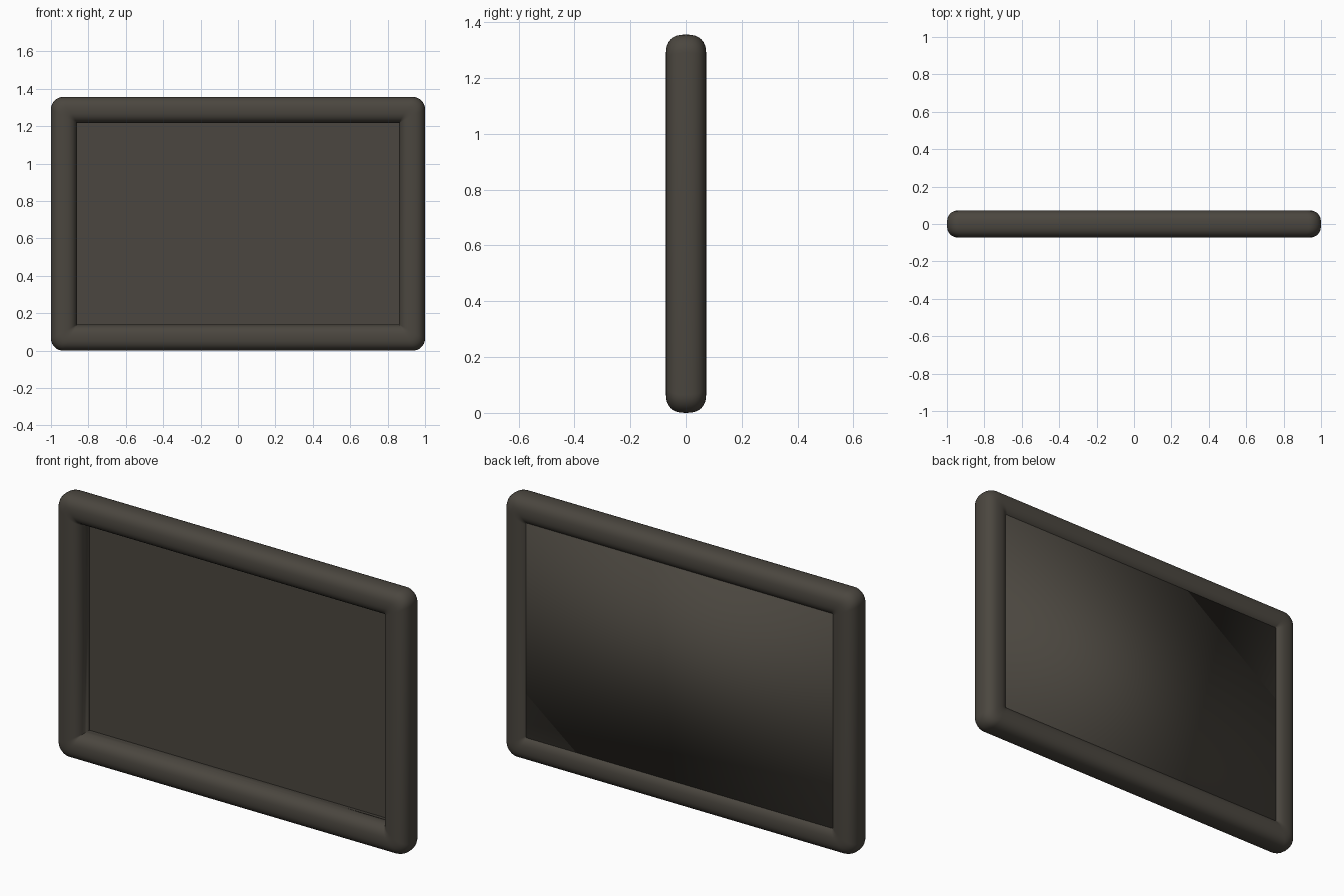
import bpy, bmesh, math

if "Cube" in bpy.data.objects:
    bpy.data.objects.remove(bpy.data.objects["Cube"])

W, H = 1.0, 1.356          # half width, full height
RU, RY = 0.07, 0.073       # frame bar half thickness: in plane, in depth
CORNER = 0.065             # outer corner radius
N_PROFILE, N_ARC = 32, 8

mat = bpy.data.materials.new("dark_warm_grey")
mat.diffuse_color = (0.07, 0.062, 0.05, 1)
mat.use_nodes = True
mat.node_tree.nodes["Principled BSDF"].inputs["Base Color"].default_value = mat.diffuse_color


def finish(bm, name):
    bmesh.ops.recalc_face_normals(bm, faces=bm.faces)
    me = bpy.data.meshes.new(name)
    bm.to_mesh(me)
    bm.free()
    me.materials.append(mat)
    ob = bpy.data.objects.new(name, me)
    bpy.context.collection.objects.link(ob)
    return ob


def soft(v):
    # softened square section (superellipse)
    return math.copysign(abs(v) ** 0.8, v)


# Frame: soft square section swept round a rectangle, mitred inside, rounded outside
bm = bmesh.new()
rings = []
for corner in range(4):
    sx = (1, -1, -1, 1)[corner]
    sz = (1, 1, -1, -1)[corner]
    for k in range(N_ARC + 1):
        a = math.pi / 2 * (corner + k / N_ARC)
        ring = []
        for j in range(N_PROFILE):
            t = 2 * math.pi * j / N_PROFILE
            u, y = RU * soft(math.cos(t)), RY * soft(math.sin(t))
            r = CORNER * (u + RU) / (2 * RU)
            x = sx * (W - RU + u - r) + r * math.cos(a)
            z = H / 2 + sz * (H / 2 - RU + u - r) + r * math.sin(a)
            ring.append(bm.verts.new((x, y, z)))
        rings.append(ring)
for i, ring in enumerate(rings):
    nxt = rings[(i + 1) % len(rings)]
    for j in range(N_PROFILE):
        k = (j + 1) % N_PROFILE
        bm.faces.new((ring[j], ring[k], nxt[k], nxt[j]))
bmesh.ops.remove_doubles(bm, verts=bm.verts, dist=0.0002)
frame = finish(bm, "frame")
bpy.context.view_layer.objects.active = frame
frame.select_set(True)
bpy.ops.object.shade_smooth_by_angle(angle=math.radians(50))

# Panel: thin board set towards the back, flat front, softly shaded back
bm = bmesh.new()
bmesh.ops.create_cube(bm, size=1)
for v in bm.verts:
    v.co.x *= 2 * (W - 1.4 * RU)
    v.co.y = 0.022 if v.co.y < 0 else 0.053
    v.co.z = H / 2 + v.co.z * (H - 2.8 * RU)
for f in bm.faces:
    f.smooth = True
for e in bm.edges:
    e.smooth = not all(v.co.y < 0.03 for v in e.verts)
finish(bm, "panel")
